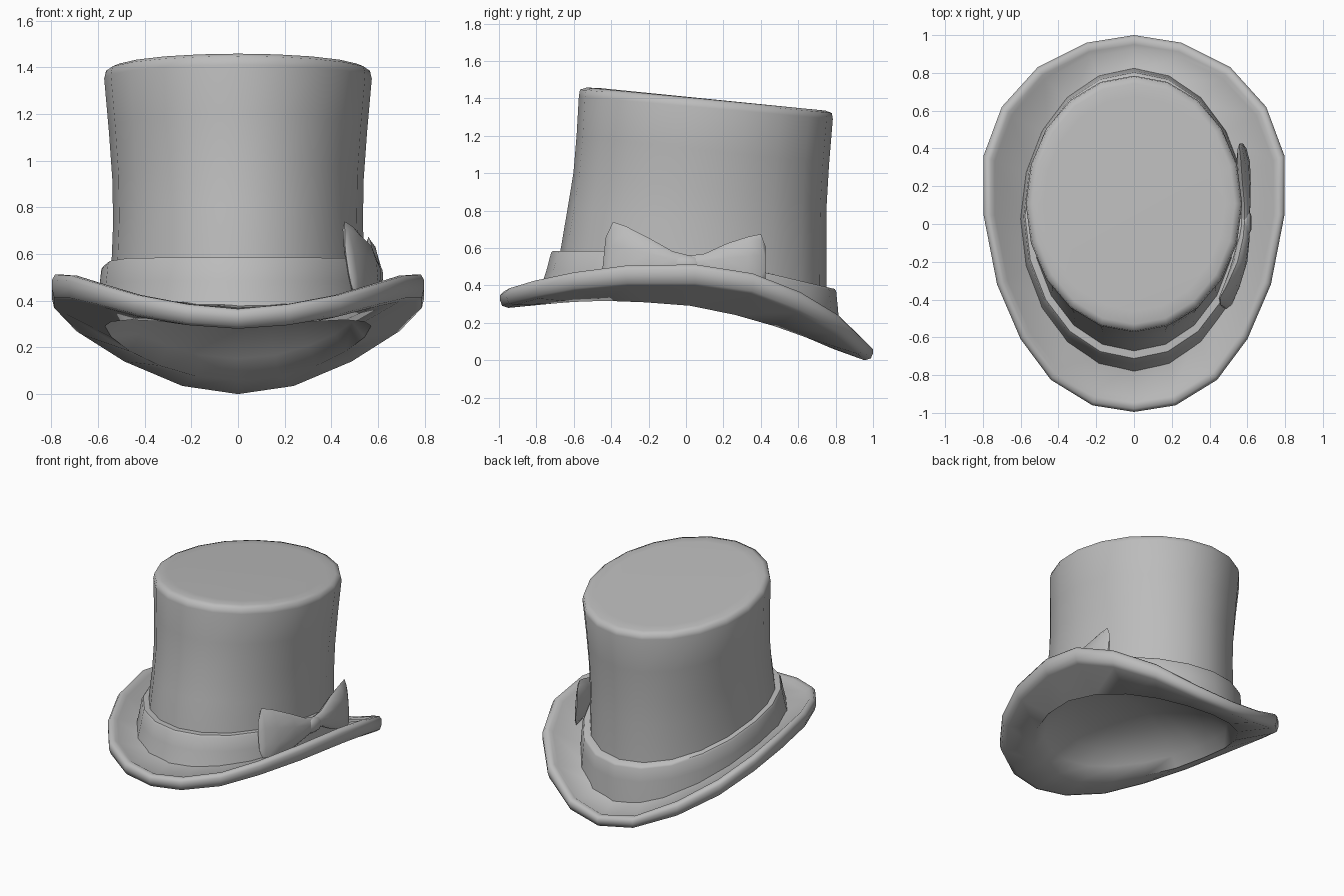
import bpy, bmesh, math

if "Cube" in bpy.data.objects:
    bpy.data.objects.remove(bpy.data.objects["Cube"])

felt = bpy.data.materials.new("grey felt")
felt.use_nodes = True
felt.diffuse_color = (0.5, 0.5, 0.5, 1)
felt.node_tree.nodes["Principled BSDF"].inputs["Base Color"].default_value = (0.5, 0.5, 0.5, 1)

N = 20  # sides of the hat


def loft(name, rings, cap_start=False, cap_end=False, angle=50):
    """Skin a list of equal-length closed rings."""
    bm = bmesh.new()
    vr = [[bm.verts.new(p) for p in r] for r in rings]
    n = len(rings[0])
    for a, b in zip(vr, vr[1:]):
        for i in range(n):
            j = (i + 1) % n
            bm.faces.new((a[i], a[j], b[j], b[i]))
    if cap_start:
        bm.faces.new(vr[0][::-1])
    if cap_end:
        bm.faces.new(vr[-1])
    bmesh.ops.recalc_face_normals(bm, faces=bm.faces)
    me = bpy.data.meshes.new(name)
    bm.to_mesh(me)
    bm.free()
    me.materials.append(felt)
    ob = bpy.data.objects.new(name, me)
    bpy.context.collection.objects.link(ob)
    bpy.ops.object.select_all(action='DESELECT')
    ob.select_set(True)
    bpy.context.view_layer.objects.active = ob
    bpy.ops.object.shade_smooth_by_angle(angle=math.radians(angle))
    return ob


def lerp_table(table, v):
    """Piecewise linear lookup."""
    if v <= table[0][0]:
        return table[0][1]
    for (a, p), (b, q) in zip(table, table[1:]):
        if v <= b:
            return p + (q - p) * (v - a) / (b - a)
    return table[-1][1]


def oval(yf, yb, rx, zfun):
    """Oval ring from front yf to back yb, height given by y."""
    c, r = (yf + yb) / 2, (yb - yf) / 2
    out = []
    for i in range(N):
        t = 2 * math.pi * i / N
        y = c - r * math.cos(t)
        out.append((rx * math.sin(t), y, zfun(y)))
    return out


def tilted(yf, zf, yb, zb, rx):
    """Oval ring lying in a plane that leans to the back."""
    return oval(yf, yb, rx, lambda y: zf + (zb - zf) * (y - yf) / (yb - yf))


# Height of the brim's underside and of the band's top edge along y
UNDERSIDE = [(-.75, .30), (-.5, .32), (-.25, .312), (0, .295), (.2, .26),
             (.45, .19), (.6, .14), (.8, .055)]
BAND_TOP = [(-.7, .585), (-.4, .583), (-.1, .565), (.1, .54), (.4, .475), (.8, .38)]


def underside(y):
    return lerp_table(UNDERSIDE, y)


def band_top(y):
    return lerp_table(BAND_TOP, y)


# Brim: half outline from front to back as x, y, top height, thickness
half = [(0, -.995, .365, .085), (.22, -.96, .385, .09), (.44, -.825, .425, .095),
        (.60, -.61, .47, .10), (.725, -.32, .507, .11), (.797, .05, .512, .115),
        (.797, .36, .465, .11), (.70, .62, .365, .11), (.51, .83, .24, .10),
        (.25, .96, .115, .08), (0, 1.0, .075, .075)]
outline = half + [(-x, y, z, h) for x, y, z, h in half[-2:0:-1]]


def rim(scale, drop):
    return [(x * scale, y * scale, z - h * drop) for x, y, z, h in outline]


def dome(s, lift):
    """Ring of the hollow under the hat, shrunk by s and raised."""
    return oval(.02 - .77 * s, .02 + .77 * s, .57 * s, lambda y: underside(y) + lift)


loft("brim", [
    dome(.08, .22), dome(.3, .21), dome(.55, .175), dome(.75, .125), dome(.9, .06),
    dome(1, 0),
    rim(.955, 1.0), rim(.988, .87),
    rim(1.0, .5), rim(1.0, .2),
    rim(.983, 0), rim(.95, 0), rim(.925, .18),
    oval(-.74, .79, .57, lambda y: underside(y) + .085),
], True, angle=60)

# Crown rising from inside the band to the flat, leaning top
loft("crown", [
    oval(-.70, .76, .555, lambda y: underside(y) + .04),
    oval(-.675, .75, .543, lambda y: band_top(y) - .02),
    tilted(-.635, .80, .75, .66, .535),
    tilted(-.602, 1.0, .752, .83, .538),
    tilted(-.585, 1.2, .765, 1.05, .553),
    tilted(-.573, 1.41, .785, 1.29, .573),
    tilted(-.567, 1.447, .78, 1.322, .565),
    tilted(-.53, 1.458, .745, 1.335, .535),
    tilted(-.46, 1.455, .67, 1.342, .48),
], False, True, angle=65)

# Hat band
loft("hat_band", [
    oval(-.785, .825, .605, lambda y: underside(y) + .06),
    oval(-.745, .812, .595, lambda y: band_top(y) - .10),
    oval(-.722, .803, .585, lambda y: band_top(y) - .012),
    oval(-.712, .795, .577, band_top),
    oval(-.66, .74, .53, band_top),
])


# Bow on the left side
def lens(x, y, z, half_h, half_t, lean, slant=0):
    """Pointed upright cross-section, leaning in with height."""
    pts = []
    for i in range(10):
        t = 2 * math.pi * i / 10
        u = math.cos(t)
        pts.append((x + half_t * math.sin(t) - lean * u * half_h,
                    y + slant * u, z + u * half_h))
    return pts


loft("bow_front_wing", [
    lens(.588, .02, .515, .045, .02, .05),
    lens(.583, -.07, .52, .062, .03, .08),
    lens(.56, -.20, .535, .12, .038, .1),
    lens(.517, -.33, .55, .168, .036, .15, .005),
    lens(.483, -.41, .56, .18, .022, .15, .02),
    lens(.474, -.44, .555, .10, .006, .15, .01),
], True, True)
loft("bow_back_wing", [
    lens(.588, .02, .515, .045, .02, .05),
    lens(.588, .10, .515, .055, .03, .05),
    lens(.583, .22, .51, .115, .034, .08),
    lens(.578, .33, .51, .15, .034, .08),
    lens(.572, .40, .51, .165, .02, .08),
    lens(.568, .425, .51, .10, .006, .08),
], True, True)
loft("bow_knot", [
    lens(.588, -.055, .513, .04, .022, .05),
    lens(.59, -.03, .513, .052, .032, .05),
    lens(.59, .045, .508, .05, .032, .05),
    lens(.588, .07, .505, .038, .022, .05),
], True, True)
